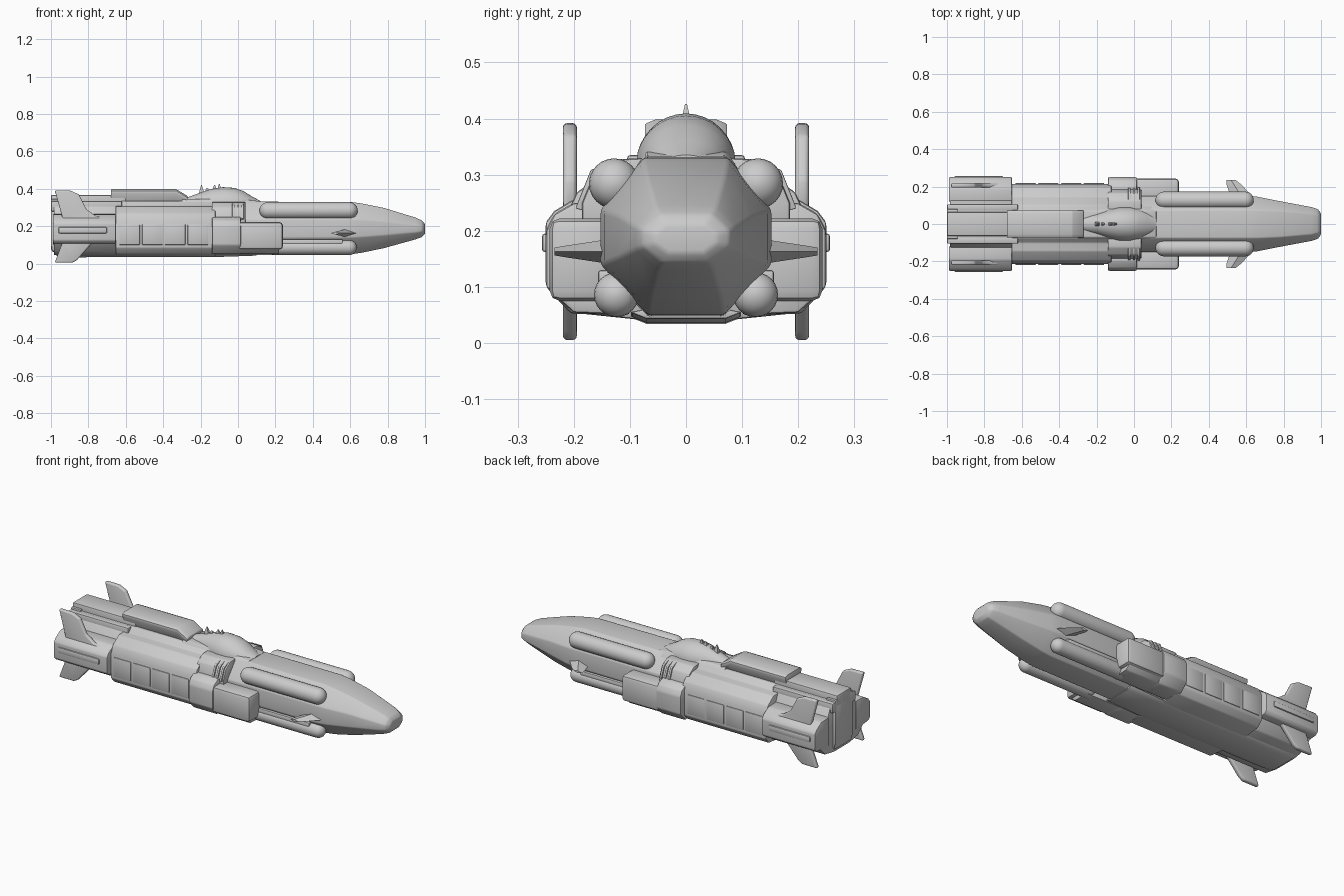
import bpy, bmesh
from math import radians, sin, cos, pi
from mathutils import Matrix

if "Cube" in bpy.data.objects:
    bpy.data.objects.remove(bpy.data.objects["Cube"])


def finish(name, bm, bevel=0.0, segs=2, angle=25, sharp=32):
    bmesh.ops.recalc_face_normals(bm, faces=bm.faces)
    if bevel:
        edges = [e for e in bm.edges if e.is_manifold and e.calc_face_angle(0) > radians(angle)]
        bmesh.ops.bevel(bm, geom=edges, offset=bevel, segments=segs, profile=0.5,
                        affect='EDGES', clamp_overlap=True)
    me = bpy.data.meshes.new(name)
    bm.to_mesh(me)
    bm.free()
    me.shade_smooth()
    me.set_sharp_from_angle(angle=radians(sharp))
    ob = bpy.data.objects.new(name, me)
    bpy.context.collection.objects.link(ob)
    return ob


def loft(name, rings, bevel=0.0, **kw):
    """Skin a list of equal-length 3D rings and cap both ends."""
    bm = bmesh.new()
    vs = [[bm.verts.new(p) for p in r] for r in rings]
    n = len(rings[0])
    for a, b in zip(vs, vs[1:]):
        for i in range(n):
            j = (i + 1) % n
            bm.faces.new((a[i], a[j], b[j], b[i]))
    bm.faces.new(vs[0])
    bm.faces.new(vs[-1])
    return finish(name, bm, bevel, **kw)


def sym(x, half):
    """Ring at x from a half section (y, z), mirrored across y = 0."""
    return [(x, y, z) for y, z in half] + [(x, -y, z) for y, z in reversed(half)]


def octo(x, zb, zt, w, tw):
    h = zt - zb
    return sym(x, [(tw, zt), (w, zt - .33 * h), (w, zb + .32 * h), (tw * .9, zb)])


def box(name, x0, x1, y0, y1, z0, z1, bevel=.012):
    return loft(name, [[(x, y0, z0), (x, y1, z0), (x, y1, z1), (x, y0, z1)] for x in (x0, x1)], bevel)


def capsule(name, x0, x1, y, z, r, n=24, k=6):
    rings = []
    for c, sgn in ((x0 + r, -1), (x1 - r, 1)):
        ts = [pi / 2 * i / k for i in range(k + 1)]
        ts[-1] -= .06
        for t in (reversed(ts) if sgn < 0 else ts):
            rings.append([(c + sgn * r * sin(t), y + r * cos(t) * cos(2 * pi * i / n),
                           z + r * cos(t) * sin(2 * pi * i / n)) for i in range(n)])
    return loft(name, rings, sharp=50)


# Faceted forward hull and nose
loft("forward_hull", [octo(-.2, .045, .332, .15, .075), octo(.6, .05, .33, .152, .075),
                      octo(.66, .058, .322, .146, .075), octo(.78, .083, .298, .122, .07),
                      octo(.95, .13, .246, .09, .055), octo(.985, .143, .23, .078, .046),
                      octo(1.0, .16, .212, .055, .035)], .006)

# Broad rear hull with stepped shoulders
hull = [(.075, .335), (.1, .308), (.145, .305), (.195, .268), (.215, .225),
        (.215, .085), (.185, .052), (.07, .04)]
loft("rear_hull", [sym(-.655, hull), sym(-.12, hull)], .006)
for i in range(4):
    for s in (1, -1):
        box("hull_panel", -.635 + i * .122, -.525 + i * .122, s * .15, s * .2185, .1, .21, .004)

# Engine core, tail plates and slots
core = [(.06, .335), (.085, .33), (.11, .3), (.13, .25), (.2, .23), (.2, .11), (.15, .06), (.07, .045)]
loft("engine_core", [sym(-.985, core), sym(-.62, core)], .006)
loft("belly_keel", [sym(x, [(.06, z + .02), (.1, z + .012), (.07, z)])
                    for x, z in ((-.97, .038), (-.9, .034), (-.1, .036), (.1, .043))], .004)
box("tail_plate", -1, -.95, -.085, .085, .06, .33, .02)
for y in (-.065, -.02, .025, .07):
    box("exhaust_rib", -1.0, -.94, y - .014, y + .009, .09, .345, .004)

# Dorsal spine
box("tail_spine", -1, -.6, -.065, .065, .3, .368, .008)
for s in (1, -1):
    box("spine_rail", -1, -.62, s * .07, s * .105, .28, .335, .006)
deck = lambda x, z: sym(x, [(.055, z), (.074, z - .008), (.072, z - .024), (.055, .32)])
loft("dorsal_deck", [deck(-.68, .398), deck(-.33, .398), deck(-.27, .362)], .004)

# Bridge dome: teardrop hump tapering to the rear
N = 16
dome = []
for x, w, z in ((-.3, .03, .345), (-.25, .04, .362), (-.2, .05, .38), (-.14, .068, .4),
                (-.08, .08, .409), (-.02, .08, .405), (.03, .07, .388), (.07, .055, .362), (.12, .03, .335)):
    dome.append([(x, w * 1.1 * cos(pi * i / N), .325 + (z - .325) * sin(pi * i / N) ** 1.1)
                 for i in range(N + 1)])
loft("bridge_dome", dome, sharp=50)
for x, z, w in ((-.195, .42, .012), (-.165, .405, .01), (-.125, .42, .016), (-.1, .426, .014)):
    loft("antenna", [[(x + a * w * k, b * w * k * .8, h) for a, b in ((1, 1), (-1, 1), (-1, -1), (1, -1))]
                     for h, k in ((.37, 1.2), (.4, .7), (z, .15))])

# Low neck fairing in front of the dome
loft("neck_fairing", [sym(x, [(.07, z), (.1, .3), (.1, .28)]) for x, z in ((-.3, .345), (0, .345), (.12, .334))], .005)


def plate(name, pts, axis, centre, thick, bevel):
    """Flat outline extruded about a centre, lying in xz (axis y) or xy (axis z)."""
    rings = []
    for d in (-thick / 2, thick / 2):
        rings.append([(a, centre + d, b) if axis == 'y' else (a, b, centre + d) for a, b in pts])
    return loft(name, rings, bevel, segs=3)


upper_fin = [(-.98, .392), (-.895, .39), (-.85, .37), (-.81, .29), (-.76, .255), (-.66, .236),
             (-.66, .2), (-.94, .2), (-.94, .25)]
lower_fin = [(-.98, .005), (-.885, .005), (-.86, .02), (-.78, .11), (-.74, .14), (-.94, .14), (-.94, .11)]
for s in (1, -1):
    side = "left" if s > 0 else "right"
    # Tail pods and fins
    loft(side + "_tail_pod", [[(x, s * y, z) for y, z in
         ((.12, .265), (.19, .262), (.235, .235), (.25, .215), (.25, .125), (.235, .11), (.12, .1))]
         for x in (-.99, -.652)], .006)
    box(side + "_pod_strip", -.96, -.7, s * .22, s * .257, .162, .195, .006)
    plate(side + "_upper_fin", upper_fin, 'y', s * .207, .025, .008)
    plate(side + "_lower_fin", lower_fin, 'y', s * .207, .025, .008)

    # Mid pods: large front block, rear block, saddle and ribs
    box(side + "_mid_pod_front", .0, .24, s * .12, s * .243, .075, .222, .018)
    loft(side + "_mid_pod_rear", [[(x, s * y, z) for y, z in
         ((.1, .25), (.2, .25), (.235, .23), (.25, .2), (.25, .1), (.205, .052), (.1, .05))]
         for x in (-.14, .015)], .008)
    loft(side + "_pod_skirt", [[(x, s * y, z) for y, z in
         ((.1, .1), (.235, .1), (.235, .085), (.2, .054), (.1, .05))] for x in (0, .22)], .006)
    loft(side + "_saddle", [[(x, s * y, z) for y, z in
         ((.07, .33), (.125, .327), (.165, .3), (.185, .25), (.185, .2), (.07, .2))]
         for x in (-.14, .04)], .006)
    for x in (-.025, 0, .025):
        loft(side + "_cooling_rib", [[(x + d, s * y, z) for y, z in
             ((.13, .325), (.17, .308), (.197, .24), (.13, .22))] for d in (-.006, .006)], .002)

    # Side tubes and the sill between them
    capsule(side + "_upper_tube", .115, .64, s * .128, .284, .045)
    capsule(side + "_lower_tube", .16, .635, s * .124, .086, .04)
    box(side + "_tube_sill", .2, .56, s * .1, s * .157, .1, .13, .006)

    # Canard: wedge section tapering to the tip
    loft(side + "_canard", [[(x0, s * y, .163), ((x0 + x1) / 2, s * y, .163 + t),
                             (x1, s * y, .163), ((x0 + x1) / 2, s * y, .163 - t)]
                            for y, x0, x1, t in ((.12, .52, .66, .025), (.15, .515, .63, .02),
                                                 (.21, .495, .575, .011), (.234, .495, .545, .007))])
